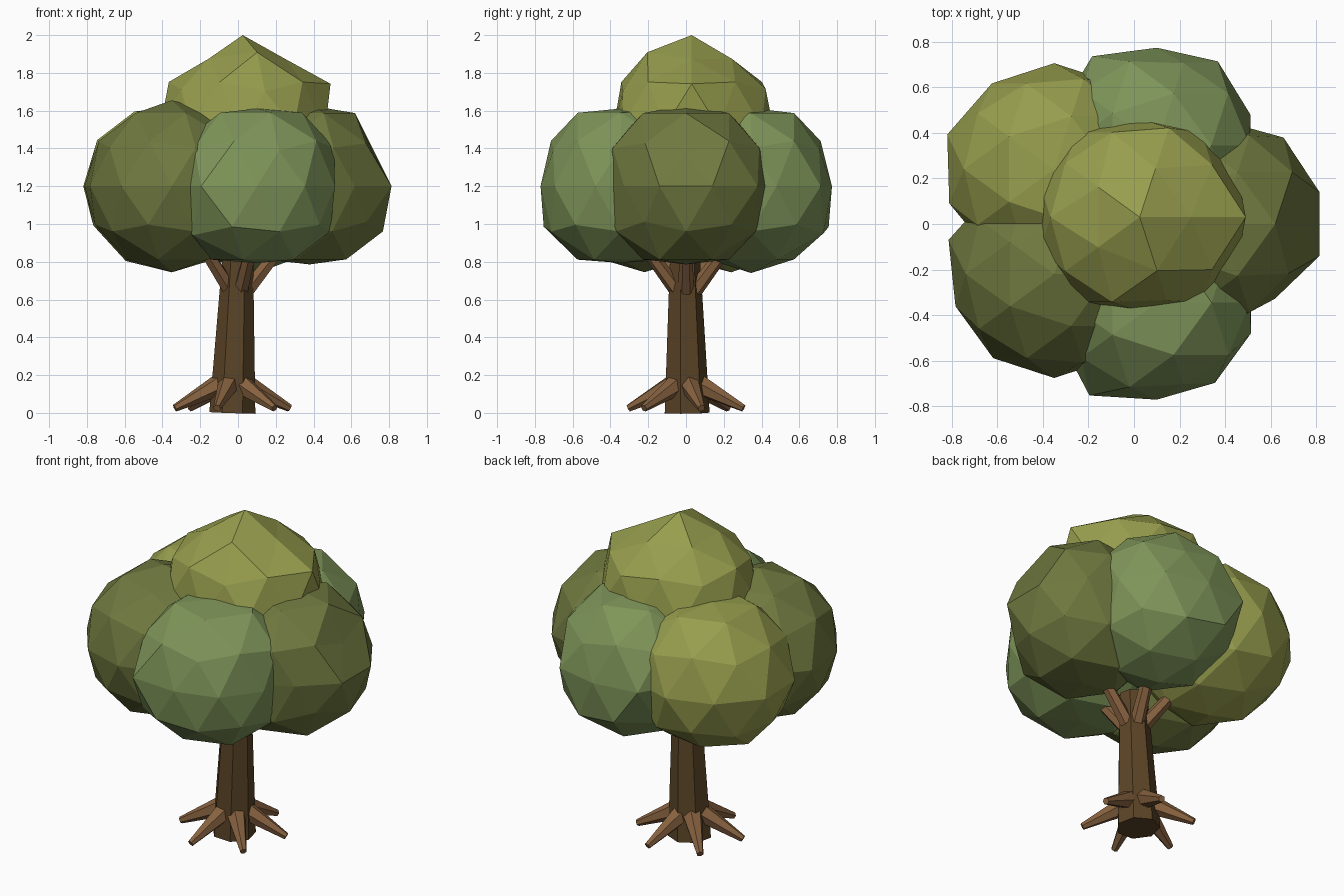
import bpy, bmesh, math
from mathutils import Vector

if "Cube" in bpy.data.objects:
    bpy.data.objects.remove(bpy.data.objects["Cube"])


def material(name, rgb):
    m = bpy.data.materials.new(name)
    m.diffuse_color = (*rgb, 1)
    m.use_nodes = True
    m.node_tree.nodes["Principled BSDF"].inputs["Base Color"].default_value = m.diffuse_color
    return m


BARK = material("dark_bark", (0.105, 0.058, 0.02))
LIMB = material("light_bark", (0.24, 0.12, 0.05))
GREEN = material("green_leaf", (0.21, 0.30, 0.10))
OLIVE = material("olive_leaf", (0.16, 0.19, 0.05))
LIME = material("lime_leaf", (0.31, 0.34, 0.075))


def add_object(name, bm, mat):
    me = bpy.data.meshes.new(name)
    bm.to_mesh(me)
    bm.free()
    me.materials.append(mat)
    ob = bpy.data.objects.new(name, me)
    bpy.context.collection.objects.link(ob)


def taper(name, a, b, r1, r2, sides, mat):
    """Tapered prism running from point a to point b."""
    a, b = Vector(a), Vector(b)
    bm = bmesh.new()
    bmesh.ops.create_cone(bm, cap_ends=True, segments=sides, radius1=r1,
                          radius2=r2, depth=(b - a).length)
    q = Vector((0, 0, 1)).rotation_difference(b - a)
    for v in bm.verts:
        v.co = q @ v.co + (a + b) / 2
    add_object(name, bm, mat)


def flat(deg, z=0.0):
    """Direction at a compass angle and height on the unit sphere."""
    t, w = math.radians(deg), math.sqrt(1 - z * z)
    return (w * math.cos(t), w * math.sin(t), z)


def leaf_ball(name, centre, r, mat, dents):
    """Icosphere with chosen vertices (given by direction) pushed in or out."""
    bm = bmesh.new()
    bmesh.ops.create_icosphere(bm, subdivisions=2, radius=r)
    for d, f in dents:
        d = Vector(d)
        v = max(bm.verts, key=lambda v: v.co.normalized().dot(d))
        v.co *= f
    for v in bm.verts:
        v.co += Vector(centre)
    add_object(name, bm, mat)


# Trunk, slightly leaning
taper("trunk", (-0.03, 0, 0), (0.0, -0.01, 0.85), 0.125, 0.082, 7, BARK)

# Roots
for i in range(6):
    t = math.radians(15 + 60 * i)
    c, s = math.cos(t), math.sin(t)
    taper(f"root_{i + 1}", (-0.03 + 0.07 * c, 0.07 * s, 0.15),
          (-0.03 + 0.315 * c, 0.315 * s, 0.025), 0.058, 0.02, 6, LIMB)

# Branches, one toward each outer leaf ball
for i in range(5):
    t = math.radians(72 * i)
    c, s = math.cos(t), math.sin(t)
    taper(f"branch_{i + 1}", (0.05 * c, 0.05 * s, 0.65),
          (0.3 * c, 0.3 * s, 0.97), 0.042, 0.03, 6, LIMB)

# Leaf balls
UP, DOWN = (0, 0, 1), (0, 0, -1)
leaf_ball("leaves_right", (0.38, 0, 1.2), 0.455, OLIVE,
          [(UP, 0.94), (DOWN, 0.91), (flat(0, 0.447), 0.83), (flat(306), 0.89),
           (flat(54), 1.03), (flat(324, -0.447), 0.92), (flat(324, 0.526), 0.95)])
leaf_ball("leaves_back", (0.1, 0.345, 1.2), 0.455, GREEN,
          [(UP, 0.91), (DOWN, 1.01), (flat(72, 0.447), 0.93), (flat(90), 0.94),
           (flat(126), 1.06), (flat(18), 0.95), (flat(342), 0.95),
           (flat(108, -0.526), 1.06), (flat(72, -0.526), 1.04)])
leaf_ball("leaves_back_left", (-0.35, 0.24, 1.2), 0.465, LIME,
          [(UP, 0.9), (DOWN, 0.98), (flat(162), 1.06), (flat(198), 1.04),
           (flat(108, -0.851), 0.95)])
leaf_ball("leaves_front_left", (-0.35, -0.22, 1.2), 0.455, OLIVE,
          [(DOWN, 1.0), (flat(162), 1.07)])
leaf_ball("leaves_front", (0.1, -0.345, 1.2), 0.457, GREEN,
          [(UP, 0.9), (DOWN, 0.89), (flat(234), 1.1), (flat(270), 0.93),
           (flat(306), 0.95), (flat(342), 0.95), (flat(18), 0.95),
           (flat(288, 0.447), 0.92), (flat(252, -0.526), 1.05),
           (flat(216, -0.526), 1.08), (flat(72, 0.851), 1.05)])
leaf_ball("leaves_top", (0.025, 0.03, 1.51), 0.46, LIME,
          [(UP, 1.065), (flat(0, 0.447), 1.13), (flat(144, 0.447), 0.98),
           (flat(216, 0.447), 0.98), (flat(288, 0.447), 0.93),
           (flat(90), 0.94), (flat(270), 0.9), (flat(72, 0.447), 1.0),
           (flat(288, 0.851), 1.02)]
          + [(flat(a, 0.851), 0.93) for a in (0, 72, 144, 216)])
